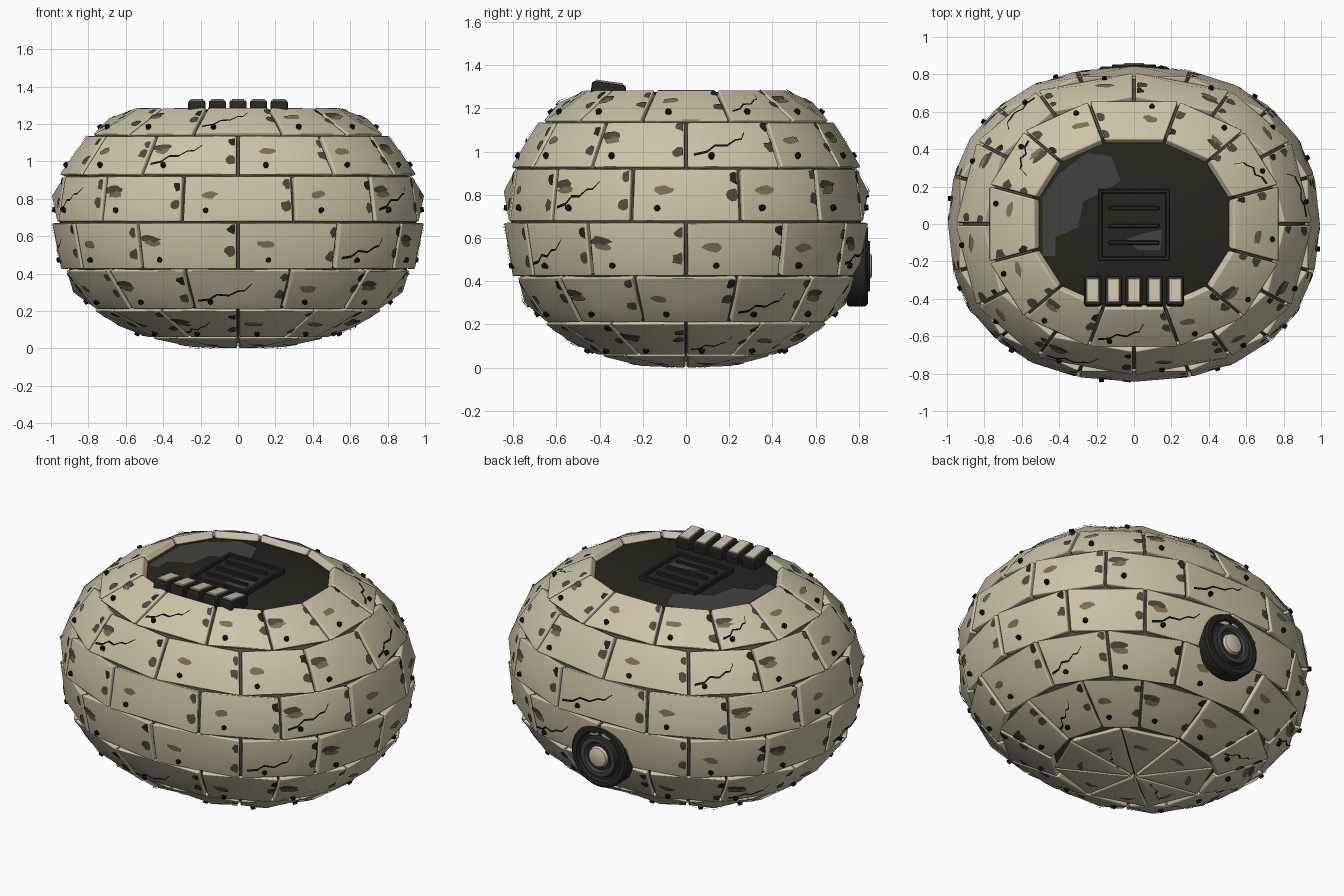
import bpy, bmesh, math, random
from mathutils import Vector, Matrix

random.seed(4)
if "Cube" in bpy.data.objects:
    bpy.data.objects.remove(bpy.data.objects["Cube"])


def material(name, *rgb):
    m = bpy.data.materials.new(name)
    m.use_nodes = True
    m.diffuse_color = (*rgb, 1)
    m.node_tree.nodes["Principled BSDF"].inputs["Base Color"].default_value = (*rgb, 1)
    return m


STONE = material("sandstone", 0.6, 0.54, 0.385)
CORE = material("dark olive", 0.02, 0.019, 0.012)
GREY = material("slate grey", 0.055, 0.055, 0.05)
LICHEN = material("olive grey", 0.075, 0.067, 0.046)
BROWN = material("weathered brown", 0.2, 0.155, 0.085)
BLACK = material("crack black", 0.006, 0.006, 0.005)
METAL = material("dark metal", 0.02, 0.021, 0.016)


def finish(name, bm, mats, bevel=0, segments=1, smooth=False):
    me = bpy.data.meshes.new(name)
    bm.to_mesh(me)
    bm.free()
    for m in mats:
        me.materials.append(m)
    ob = bpy.data.objects.new(name, me)
    bpy.context.collection.objects.link(ob)
    if smooth:
        bpy.context.view_layer.objects.active = ob
        ob.select_set(True)
        bpy.ops.object.shade_smooth_by_angle(angle=math.radians(30))
        ob.select_set(False)
    if bevel:
        mod = ob.modifiers.new("edge_bevel", 'BEVEL')
        mod.width, mod.segments = bevel, segments
        mod.limit_method, mod.angle_limit = 'ANGLE', math.radians(40)
        mod.harden_normals = smooth
    return ob


# Rounded shell shape shared by the bricks and the core
RX, RY, RZ = 0.995, 0.844, 0.685


def spow(v, power):
    return math.copysign(abs(v) ** power, v)


def shell(lat, lon, s=1.0):
    lat, lon = math.radians(lat), math.radians(lon)
    c = spow(max(math.cos(lat), 0), 0.87) * s
    return Vector((RX * c * spow(math.sin(lon), 0.88), -RY * c * spow(math.cos(lon), 0.88),
                   RZ + RZ * s * spow(math.sin(lat), 0.87)))


class Brick:
    """Hipped stone block with a surface lookup in u, v from -1 to 1."""

    def __init__(self, lat0, lat1, lon0, lon1):
        self.peak = shell((lat0 + lat1) / 2, (lon0 + lon1) / 2, 1.009)
        ring = [shell(lat0, lon0), shell(lat0, lon1), shell(lat1, lon1), shell(lat1, lon0)]
        self.corners = [p + (self.peak - p).normalized() * 0.008 for p in ring]
        self.mid = sum(self.corners, Vector()) / 4

    def at(self, u, v, lift=0.005):
        a, b, c, d = self.corners
        s, t = (u + 1) / 2, (v + 1) / 2
        p = a.lerp(b, s).lerp(d.lerp(c, s), t)
        return p + (self.peak - self.mid) * (1 - max(abs(u), abs(v))) + self.normal() * lift

    def normal(self):
        a, b, c, d = self.corners
        return (c - a).cross(d - b).normalized()

    def size(self):
        a, b, c, d = self.corners
        return ((b - a).length + (c - d).length) / 4, (d - a).length / 2

    def build(self, bm):
        centre = Vector((0, 0, RZ))
        outer = [bm.verts.new(p) for p in self.corners]
        inner = [bm.verts.new(centre + (p - centre) * 0.945) for p in self.corners]
        top = bm.verts.new(self.peak)
        for i in range(4):
            j = (i + 1) % 4
            bm.faces.new((outer[i], outer[j], top))
            bm.faces.new((outer[j], outer[i], inner[i], inner[j]))
        bm.faces.new(inner[::-1])


def chip(bm, brick, u, v, w, h):
    # Irregular thin patch hugging the stone face
    su, sv = brick.size()
    hub = bm.verts.new(brick.at(u, v))
    rim = []
    for k in range(10):
        a, r = k * math.tau / 10, random.uniform(0.7, 1.15)
        pu = max(-0.97, min(0.97, u + math.cos(a) * r * w / su))
        pv = max(-0.97, min(0.97, v + math.sin(a) * r * h / sv))
        rim.append(bm.verts.new(brick.at(pu, pv)))
    for k in range(10):
        bm.faces.new((hub, rim[k], rim[(k + 1) % 10]))


def crack(bm, brick):
    # Jagged tapering line across a stone
    path = [(-.88, -.5), (-.62, -.4), (-.45, -.14), (-.2, -.16), (0, .08), (.14, .1), (.28, .42)]
    sv = brick.size()[1]
    pairs = []
    for k, (u, v) in enumerate(path):
        half = 0.007 * (1 - 0.08 * k) / sv
        pairs.append([bm.verts.new(brick.at(u, v + e, 0.008)) for e in (-half, half)])
    for (a, b), (c, d) in zip(pairs, pairs[1:]):
        bm.faces.new((a, c, d, b))


def stud(bm, brick, u, v):
    turn = brick.normal().to_track_quat('Z', 'Y').to_matrix().to_4x4()
    bmesh.ops.create_cone(bm, cap_ends=True, segments=7, radius1=0.016, radius2=0.013, depth=0.022,
                          matrix=Matrix.Translation(brick.at(u, v, 0.004)) @ turn)


# Brick courses with weathering
LATS = [-90, -65.3, -41.6, -19.6, -0.5, 17.4, 38.7, 60]
brown, olive, dark, cracks, studs = (bmesh.new() for _ in range(5))
for row, (lat0, lat1) in enumerate(zip(LATS, LATS[1:])):
    count = 12 if row else 8
    step = 360 / count
    shift = 0.5 if row and row % 2 == 0 else 0
    bm = bmesh.new()
    for i in range(count):
        brick = Brick(lat0, lat1, (i - shift) * step, (i - shift + 1) * step)
        brick.build(bm)
        cracked = i % 4 == (row + 2) % 4
        if cracked:
            crack(cracks, brick)
        if row == 0:
            chip(brown, brick, -.2, .3, 0.04, 0.02)
            continue
        # Brown spot or larger olive wear on the left, dark wear beside the right joint
        if i % 3 == 2:
            chip(olive, brick, -.75, .35, 0.065, 0.022)
            chip(brown, brick, -.68, .15, 0.05, 0.02)
        elif not cracked:
            chip(brown, brick, random.uniform(-.6, -.4), .12, 0.045, 0.022)
        chip(olive, brick, .9, random.uniform(-.5, .1), 0.032, 0.03)
        chip(dark if i % 2 else olive, brick, .93, random.uniform(.5, .8), 0.028, 0.028)
        stud(studs, brick, random.uniform(-.62, -.4), -.55)
    bmesh.ops.remove_doubles(bm, verts=bm.verts, dist=0.0005)
    bmesh.ops.recalc_face_normals(bm, faces=bm.faces)
    finish(f"brick_course_{row + 1}", bm, [STONE], bevel=0.009, segments=2, smooth=True)
finish("brown_chips", brown, [BROWN])
finish("olive_chips", olive, [LICHEN])
finish("dark_chips", dark, [CORE])
finish("cracks", cracks, [BLACK])
finish("studs", studs, [BLACK])

# Core showing as mortar in the joints, with a dark deck closing the opening
bm = bmesh.new()
rings = [[bm.verts.new(shell(lat, k * 7.5, 0.96)) for k in range(48)]
         for lat in [-89] + list(range(-80, 51, 10)) + [57]]
for a, b in zip(rings, rings[1:]):
    for k in range(48):
        j = (k + 1) % 48
        bm.faces.new((a[k], a[j], b[j], b[k]))
bm.faces.new(rings[0][::-1])
bm.faces.new(rings[-1]).material_index = 1
finish("core", bm, [LICHEN, CORE], smooth=True)
DECK = shell(57, 0, 0.96).z


def add_box(bm, loc, size, turn=Matrix()):
    bmesh.ops.create_cube(bm, size=1, matrix=Matrix.Translation(loc) @ turn @ Matrix.Diagonal((*size, 1)))


# Grey stains on the deck and the hatch
bm = bmesh.new()
deck_stain = [(-.49, -.17), (-.42, -.17), (-.42, -.07), (-.3, -.02), (-.27, .12), (-.17, .17), (-.07, .23),
              (-.12, .36), (-.25, .38), (-.4, .27), (-.49, .14)]
hatch_stain = [(-.04, -.08), (.02, -.14), (.14, -.14), (.15, -.03), (.05, -.05)]
for outline, lift in ((deck_stain, 0.004), (hatch_stain, 0.014)):
    bm.faces.new([bm.verts.new((x, y, DECK + lift)) for x, y in outline])
finish("deck_stains", bm, [GREY])

# Square hatch with slats
bm = bmesh.new()
add_box(bm, (0, 0, DECK + 0.005), (0.36, 0.36, 0.012))
finish("hatch_plate", bm, [CORE])
bm = bmesh.new()
for s in (-1, 1):
    add_box(bm, (s * 0.18, -0.005, DECK + 0.012), (0.022, 0.38, 0.03))
    add_box(bm, (0, s * 0.18 - 0.005, DECK + 0.012), (0.38, 0.022, 0.03))
for y in (-0.1, -0.01, 0.085):
    add_box(bm, (0, y, DECK + 0.016), (0.27, 0.022, 0.025))
finish("hatch_frame", bm, [METAL], bevel=0.004)

# Row of keys on the front rim
tilt = Matrix.Rotation(math.radians(-8), 4, 'X')
bodies, caps = bmesh.new(), bmesh.new()
for k in range(-2, 3):
    add_box(bodies, (k * 0.11, -0.36, 1.28), (0.092, 0.16, 0.075), tilt)
    add_box(caps, (k * 0.11, -0.355, 1.319), (0.066, 0.13, 0.012), tilt)
finish("key_bodies", bodies, [METAL], bevel=0.012, segments=2)
finish("key_caps", caps, [STONE], bevel=0.003)

# Round port on the back, turned from a stepped profile
profile = [(.18, .745), (.186, .755), (.186, .832), (.175, .842), (.15, .842), (.14, .828), (.125, .828),
           (.115, .852), (.09, .852), (.08, .838), (.062, .838), (.056, .856), (.045, .862)]
bm = bmesh.new()
rings = [[bm.verts.new((r * math.cos(k * math.tau / 40), y, 0.47 + r * math.sin(k * math.tau / 40)))
          for k in range(40)] for r, y in profile]
for n, (a, b) in enumerate(zip(rings, rings[1:])):
    for k in range(40):
        j = (k + 1) % 40
        f = bm.faces.new((a[k], b[k], b[j], a[j]))
        f.material_index = 2 if n > 9 else 1 if n in (7, 8) else 0
bm.faces.new(rings[0])
bm.faces.new(rings[-1]).material_index = 2
bmesh.ops.recalc_face_normals(bm, faces=bm.faces)
finish("back_port", bm, [METAL, GREY, STONE], smooth=True)
